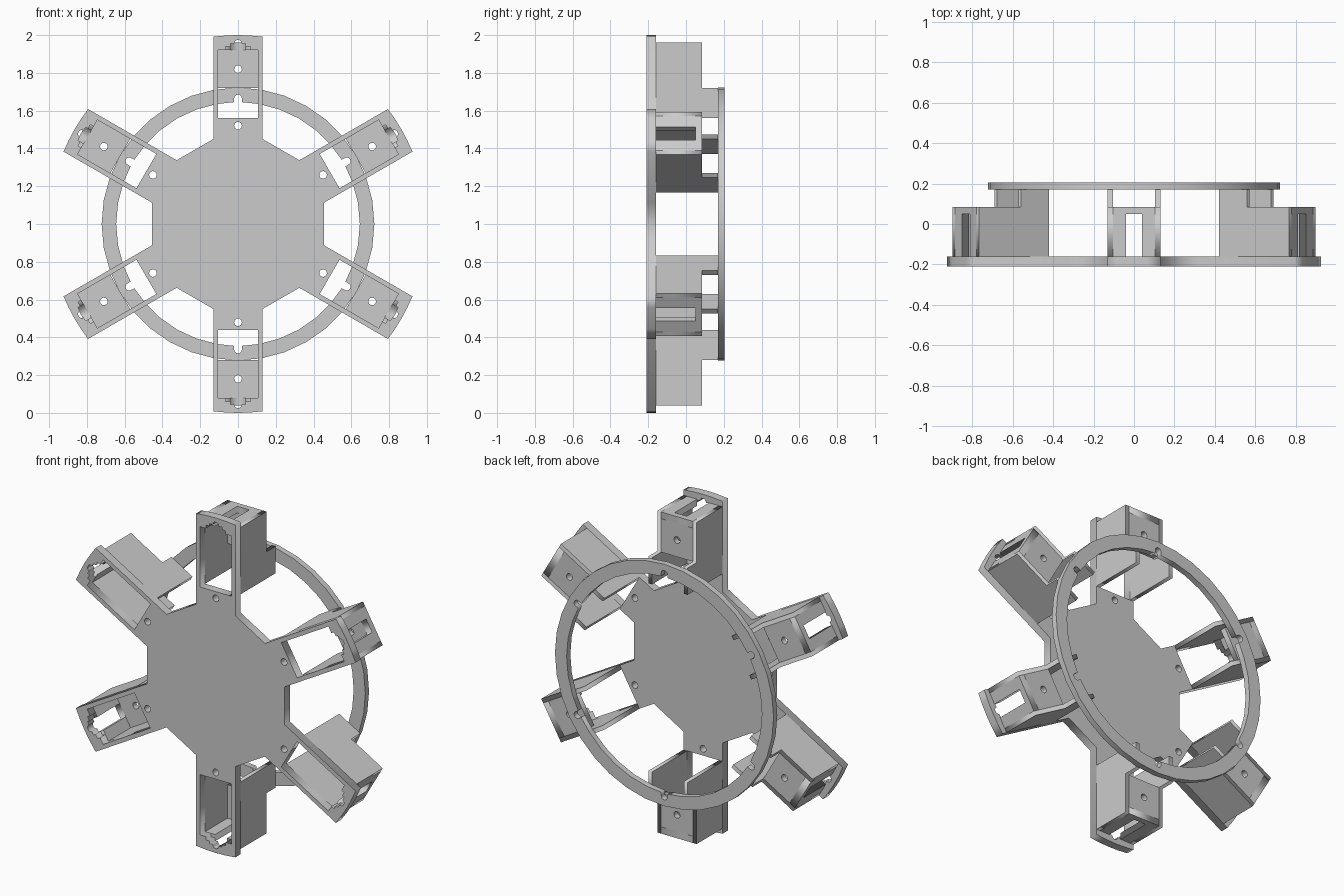
import bpy
from math import sin, cos, pi, radians, sqrt
from mathutils import Matrix, Vector

cube = bpy.data.objects.get("Cube")
if cube:
    bpy.data.objects.remove(cube, do_unlink=True)

grey = bpy.data.materials.new("plain grey")
grey.use_nodes = True
colour = (0.6, 0.6, 0.6, 1)
grey.diffuse_color = colour
grey.node_tree.nodes["Principled BSDF"].inputs["Base Color"].default_value = colour

CENTRE = Vector((0, 0, 1))
X, Y, Z = Vector((1, 0, 0)), Vector((0, 1, 0)), Vector((0, 0, 1))

# Shared sizes: distances from the hub centre, half widths and depths
OUT_W, IN_W = 0.13, 0.105
WALL_START, STEP, END_IN, END_OUT = 0.56, 0.72, 0.92, 0.96
FRONT, PLATE_BACK, BOX_IN, BOX_BACK = -0.21, -0.16, 0.05, 0.085
RING_FRONT, RING_BACK = 0.17, 0.205
ANGLES = [radians(30 + 60 * i) for i in range(6)]


def plate(name, loops, u, v, origin, thickness):
    """Flat plate: outline loops (holes included) in the u, v plane, thickened evenly."""
    curve = bpy.data.curves.new(name, 'CURVE')
    curve.dimensions = '2D'
    curve.fill_mode = 'BOTH'
    curve.extrude = thickness / 2
    for loop in loops:
        spline = curve.splines.new('POLY')
        spline.points.add(len(loop) - 1)
        for point, (a, b) in zip(spline.points, loop):
            point.co = (a, b, 0, 1)
        spline.use_cyclic_u = True
    temp = bpy.data.objects.new(name + " outline", curve)
    bpy.context.collection.objects.link(temp)
    graph = bpy.context.evaluated_depsgraph_get()
    mesh = bpy.data.meshes.new_from_object(temp.evaluated_get(graph))
    bpy.data.objects.remove(temp, do_unlink=True)
    mesh.name = name
    mesh.materials.clear()
    mesh.materials.append(grey)
    obj = bpy.data.objects.new(name, mesh)
    bpy.context.collection.objects.link(obj)
    frame = Matrix((u, v, u.cross(v))).transposed().to_4x4()
    obj.matrix_world = Matrix.Translation(CENTRE + origin) @ frame
    return obj


def circle(a, b, r, n=16):
    return [(a + r * cos(2 * pi * i / n), b + r * sin(2 * pi * i / n)) for i in range(n)]


def turn(points, angle):
    c, s = cos(angle), sin(angle)
    return [(c * a - s * b, s * a + c * b) for a, b in points]


def mirrored(points):
    """Close a half outline by mirroring it across the radial axis."""
    return points + [(a, -b) for a, b in reversed(points)]


# Front plate: hub with six arms, round arm tips, stepped windows, screw holes
tip = [(sqrt(1 - t * t), t) for t in (-OUT_W, -0.065, 0, 0.065, OUT_W)]
arm = [(0.45, -OUT_W)] + tip + [(0.45, OUT_W)]
notch = [(0.955 + 0.02 * cos(k * pi / 8), 0.02 * sin(k * pi / 8)) for k in (4, 3, 2, 1)]
window = mirrored([(WALL_START, IN_W), (END_IN, IN_W), (END_IN, 0.065),
                   (0.94, 0.065), (0.94, 0.04), (0.955, 0.04)] + notch)
outline = [p for a in ANGLES for p in turn(arm, a)]
holes = [turn(h, a) for a in ANGLES for h in (window, circle(0.52, 0, 0.02))]
plate("front_plate", [outline] + holes, X, Z, Y * (FRONT + PLATE_BACK) / 2, PLATE_BACK - FRONT)

# Open boxes behind the arms
side = [(WALL_START, PLATE_BACK), (END_OUT, PLATE_BACK), (END_OUT, BOX_BACK),
        (STEP, BOX_BACK), (STEP, RING_FRONT), (WALL_START, RING_FRONT)]
end = [(-IN_W, PLATE_BACK), (-0.04, PLATE_BACK), (-0.04, BOX_IN), (0.04, BOX_IN),
       (0.04, PLATE_BACK), (IN_W, PLATE_BACK), (IN_W, BOX_BACK), (-IN_W, BOX_BACK)]
back = [(STEP, -IN_W), (END_IN, -IN_W), (END_IN, IN_W), (STEP, IN_W)]
for i, a in enumerate(ANGLES, 1):
    out = Vector((cos(a), 0, sin(a)))
    across = Vector((-sin(a), 0, cos(a)))
    for s, label in ((1, "a"), (-1, "b")):
        plate(f"box_side_{i}{label}", [side], out, Y,
              across * s * (OUT_W + IN_W) / 2, OUT_W - IN_W)
    plate(f"box_end_{i}", [end], across, Y, out * (END_IN + END_OUT) / 2, END_OUT - END_IN)
    plate(f"box_back_{i}", [back, circle(0.82, 0, 0.02)], out, across,
          Y * (BOX_IN + BOX_BACK) / 2, BOX_BACK - BOX_IN)

# Rear ring with a rounded notch in its inner edge at every arm
inner = []
for a in ANGLES:
    bite = [(0.645, -0.02)]
    bite += [(0.665 + 0.02 * cos(k * pi / 8), 0.02 * sin(k * pi / 8)) for k in range(-4, 5)]
    bite += [(0.645, 0.02)]
    inner += turn(bite, a)
    inner += [(0.645 * cos(a + radians(d)), 0.645 * sin(a + radians(d))) for d in range(10, 60, 10)]
plate("rear_ring", [circle(0, 0, 0.722, 36), inner], X, Z,
      Y * (RING_FRONT + RING_BACK) / 2, RING_BACK - RING_FRONT)
